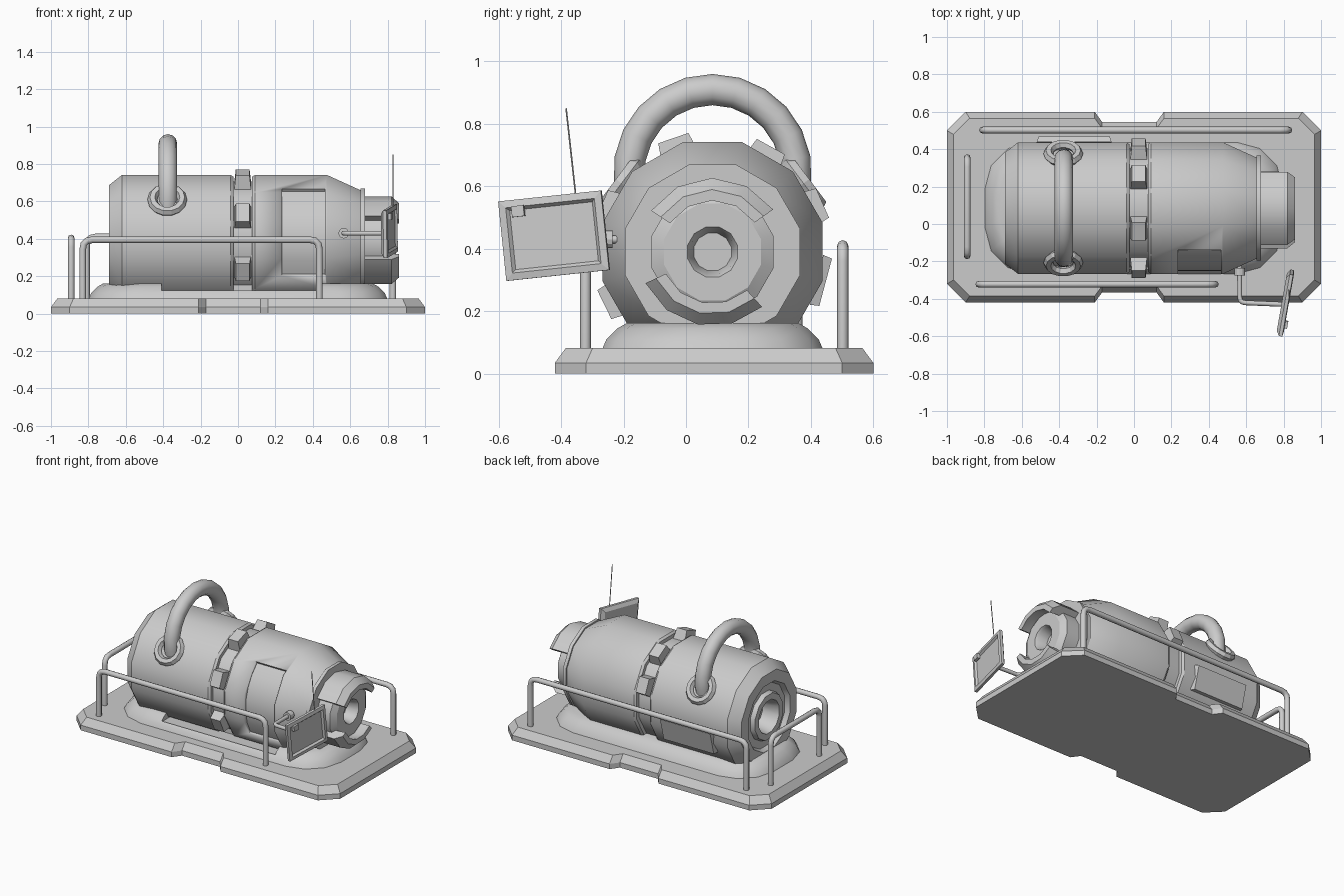
import bpy, bmesh
from math import cos, sin, pi, radians
from mathutils import Vector, Matrix

if "Cube" in bpy.data.objects:
    bpy.data.objects.remove(bpy.data.objects["Cube"])

CY, CZ = 0.085, 0.39          # tank axis (runs along x)
K = 1 / cos(pi / 12)          # flat radius -> corner radius for 12 sides


def finish(name, bm, smooth=None):
    bmesh.ops.remove_doubles(bm, verts=bm.verts, dist=1e-5)
    bmesh.ops.recalc_face_normals(bm, faces=bm.faces)
    me = bpy.data.meshes.new(name)
    bm.to_mesh(me)
    bm.free()
    ob = bpy.data.objects.new(name, me)
    bpy.context.collection.objects.link(ob)
    if smooth:
        activate(ob)
        bpy.ops.object.shade_smooth_by_angle(angle=radians(smooth))
    return ob


def activate(ob):
    bpy.ops.object.select_all(action='DESELECT')
    ob.select_set(True)
    bpy.context.view_layer.objects.active = ob


def loft(name, loops, smooth=None):
    """Skin equal-length closed loops and cap both ends."""
    bm = bmesh.new()
    rows = [[bm.verts.new(p) for p in lp] for lp in loops]
    n = len(rows[0])
    for a, b in zip(rows, rows[1:]):
        for i in range(n):
            j = (i + 1) % n
            bm.faces.new((a[i], a[j], b[j], b[i]))
    bm.faces.new(rows[0])
    bm.faces.new(rows[-1])
    return finish(name, bm, smooth)


def polar(x, r, deg):
    a = radians(deg)
    return (x, CY + r * cos(a), CZ + r * sin(a))


def lathe(name, profile, n=12):
    """Turn (x, r) pairs around the tank axis, flats on top and sides."""
    tiny = 1e-6
    return loft(name, [[polar(x, max(r, tiny) * K, 360 / n * (i + .5)) for i in range(n)]
                       for x, r in profile], 32)


def shell(name, a0, a1, sections, n=4):
    """Curved plate: sections are (x, inner r, outer r)."""
    degs = [a0 + (a1 - a0) * i / n for i in range(n + 1)]
    return loft(name, [[polar(x, ro, d) for d in degs] + [polar(x, ri, d) for d in degs[::-1]]
                       for x, ri, ro in sections], 32)


def tube(name, pts, r, fillet=0.0, res=2):
    pts = [Vector(p) for p in pts]
    path = [pts[0]]
    for p, q, s in zip(pts, pts[1:], pts[2:]):
        if fillet:
            a, b = q + (p - q).normalized() * fillet, q + (s - q).normalized() * fillet
            path += [(1 - t) ** 2 * a + 2 * t * (1 - t) * q + t * t * b for t in (0, .33, .67, 1)]
        else:
            path.append(q)
    path.append(pts[-1])
    cu = bpy.data.curves.new(name, 'CURVE')
    cu.dimensions = '3D'
    cu.bevel_depth, cu.bevel_resolution, cu.use_fill_caps = r, res, True
    sp = cu.splines.new('POLY')
    sp.points.add(len(path) - 1)
    for pt, co in zip(sp.points, path):
        pt.co = (*co, 1)
    ob = bpy.data.objects.new(name, cu)
    bpy.context.collection.objects.link(ob)
    activate(ob)
    bpy.ops.object.convert(target='MESH')
    bpy.ops.object.shade_smooth_by_angle(angle=radians(46))


def box(name, size, mat, taper=1.0):
    """Box centred on mat; +z end shrunk by taper."""
    x, y, z = (s / 2 for s in size)
    sq = ((-x, -y), (x, -y), (x, y), (-x, y))
    return loft(name, [[mat @ Vector((a * t, b * t, h)) for a, b in sq]
                       for h, t in ((-z, 1), (z, taper))])


def cut(ob, cutter):
    cutter.hide_render = True
    m = ob.modifiers.new('cut', 'BOOLEAN')
    m.operation, m.object, m.solver = 'DIFFERENCE', cutter, 'EXACT'
    activate(ob)
    bpy.ops.object.modifier_apply(modifier='cut')
    bpy.data.objects.remove(cutter)


def radial(x, r, deg):
    """Frame on the tank surface with local z pointing outward."""
    return Matrix.Translation(polar(x, r, deg)) @ Matrix.Rotation(radians(deg - 90), 4, 'X')


# Base plate with chamfered corners and side notches
def base_loop(i, z):
    X, Y, c = 1 - i, .51 - i, .1 - i * .4
    back = [(X, Y - c), (X - c, Y), (.16, Y), (.12, Y - .055), (-.17, Y - .055), (-.21, Y),
            (c - X, Y), (-X, Y - c)]
    return [(x, y + .09, z) for x, y in back] + [(x, .09 - y, z) for x, y in back[::-1]]


loft('base_plate', [base_loop(0, 0), base_loop(0, .035), base_loop(.035, .082)])


# Rounded plinth under the tank, with a long tray cut in front
def plinth_loop(i, z):
    X, Y, c = .8 - i, .355 - i, .25 - i * .5
    q = [(X - c + c * cos(t * pi / 6), Y - c + c * sin(t * pi / 6)) for t in range(4)]
    pts = q + [(-x, y) for x, y in q[::-1]] + [(-x, -y) for x, y in q] + [(x, -y) for x, y in q[::-1]]
    return [(x, y + CY, z) for x, y in pts]


plinth = loft('plinth', [plinth_loop(0, .075), plinth_loop(.015, .11), plinth_loop(.05, .145),
                         plinth_loop(.08, .162)], 30)
cut(plinth, box('tray_cutter', (.86, .1, .1), Matrix.Translation((.02, -.19, .17))))

# Tank: rear section with recessed port, and tapering front section with hatch
lathe('rear_tank', [(-.58, 0), (-.58, .085), (-.69, .11), (-.69, .15), (-.66, .16), (-.66, .21),
                    (-.69, .225), (-.69, .297), (-.62, .352), (-.04, .352), (-.025, .342),
                    (-.025, 0)])
front = lathe('front_tank', [(.075, 0), (.075, .342), (.09, .352), (.475, .352), (.66, .268), (.66, 0)])
cut(front, shell('hatch_cutter', 129, 212, [(.235, .338, .45), (.465, .338, .45)], 6))
box('rear_side_panel', (.40, .165, .03), radial(-.32, .36, -15), .95)
lathe('tank_core', [(-.1, 0), (-.1, .318), (.15, .318), (.15, 0)])
lathe('end_flange', [(.655, 0), (.655, .28), (.678, .28), (.678, 0)])

# Nozzle with two guard plates
lathe('nozzle', [(.67, 0), (.67, .195), (.775, .195), (.8, .155), (.8, .08), (.785, .072),
                 (.72, .06), (.72, 0)])
for nm, a0, a1 in (('upper_guard', 35, 146), ('lower_guard', 205, 312)):
    shell(nm, a0, a1, [(.675, .17, .237), (.82, .17, .237), (.862, .165, .2)])

# Clamp blocks around the middle band
for d in (24, 61, 109, 157, 206, 305):
    box('clamp_block', (.09, .125, .075), radial(.025, .348, d), .82)

# Carry handle and its sockets
arc = [radians(-22 + 224 * i / 14) for i in range(15)]
tube('handle', [(-.375, CY + .268 * cos(a), .642 + .268 * sin(a)) for a in arc], .05, res=4)
for d in (37, 143):
    bpy.ops.mesh.primitive_torus_add(major_radius=.08, minor_radius=.026,
                                     major_segments=14, minor_segments=6)
    ring = bpy.context.object
    ring.name = 'handle_socket'
    ring.matrix_world = radial(-.378, .365, d)

# Guard rails
for nm, a, b, h in (('front_rail', (-.83, -.322), (.435, -.322), .395),
                    ('back_rail', (-.81, .502), (.828, .502), .41),
                    ('side_rail', (-.892, -.17), (-.892, .355), .405)):
    tube(nm, [(*a, .07), (*a, h), (*b, h), (*b, .07)], .018, .05)

# Display arm and pivot
tube('display_arm', [(.565, -.22, .43), (.565, -.42, .43), (.8, -.43, .43)], .013, .03)
bpy.ops.mesh.primitive_cylinder_add(vertices=12, radius=.028, depth=.04, location=(.565, -.255, .43),
                                    rotation=(pi / 2, 0, 0))
bpy.context.object.name = 'arm_pivot'

# Display: local x = width (y), local y = height (z), local z = facing (+x)
face = Matrix(((0, 0, 1, 0), (1, 0, 0, 0), (0, 1, 0, 0), (0, 0, 0, 1)))
disp = (Matrix.Translation((.812, -.422, .442)) @ Matrix.Rotation(radians(-10), 4, 'Z')
        @ Matrix.Rotation(radians(6), 4, 'X') @ face)


def rect(w, h, z):
    return [disp @ Vector((sx * w, sy * h, z)) for sx, sy in ((-1, -1), (1, -1), (1, 1), (-1, 1))]


loft('display', [rect(.145, .105, -.022), rect(.168, .128, -.006), rect(.168, .128, .012),
                 rect(.145, .105, .016), rect(.135, .095, .004)])
box('display_tab', (.04, .035, .02), disp @ Matrix.Translation((-.105, .09, .02)))
tube('antenna', [(.828, -.352, .56), (.828, -.384, .85)], .003, res=1)
